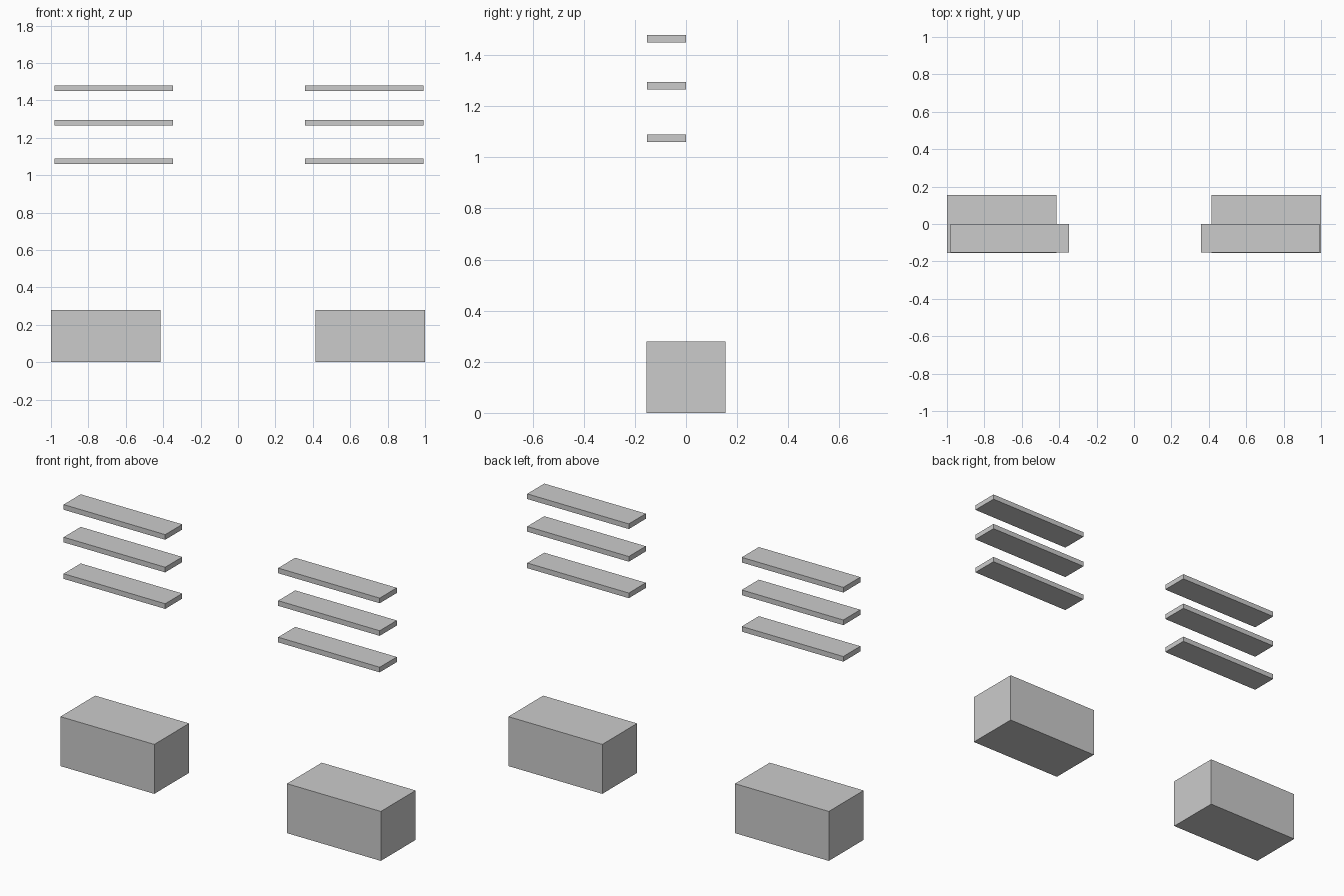
import bpy

if "Cube" in bpy.data.objects:
    bpy.data.objects.remove(bpy.data.objects["Cube"])


def box(name, x, y, z):
    """Add a box spanning the given (min, max) ranges."""
    spans = (x, y, z)
    bpy.ops.mesh.primitive_cube_add(size=1, location=[(a + b) / 2 for a, b in spans])
    obj = bpy.context.object
    obj.name = name
    obj.scale = [b - a for a, b in spans]
    bpy.ops.object.transform_apply(location=False, rotation=False, scale=True)
    return obj


# Left and right units: low cabinet with three floating shelves above
units = {
    "left": ((-1.0, -0.414), (-0.982, -0.348)),
    "right": ((0.414, 1.0), (0.357, 0.991)),
}
shelf_bottoms = (1.06, 1.266, 1.45)

for side, (cabinet_x, shelf_x) in units.items():
    box(f"{side}_cabinet", cabinet_x, (-0.155, 0.155), (0.0, 0.279))
    for i, z in enumerate(shelf_bottoms, 1):
        box(f"{side}_shelf_{i}", shelf_x, (-0.152, 0.0), (z, z + 0.029))
